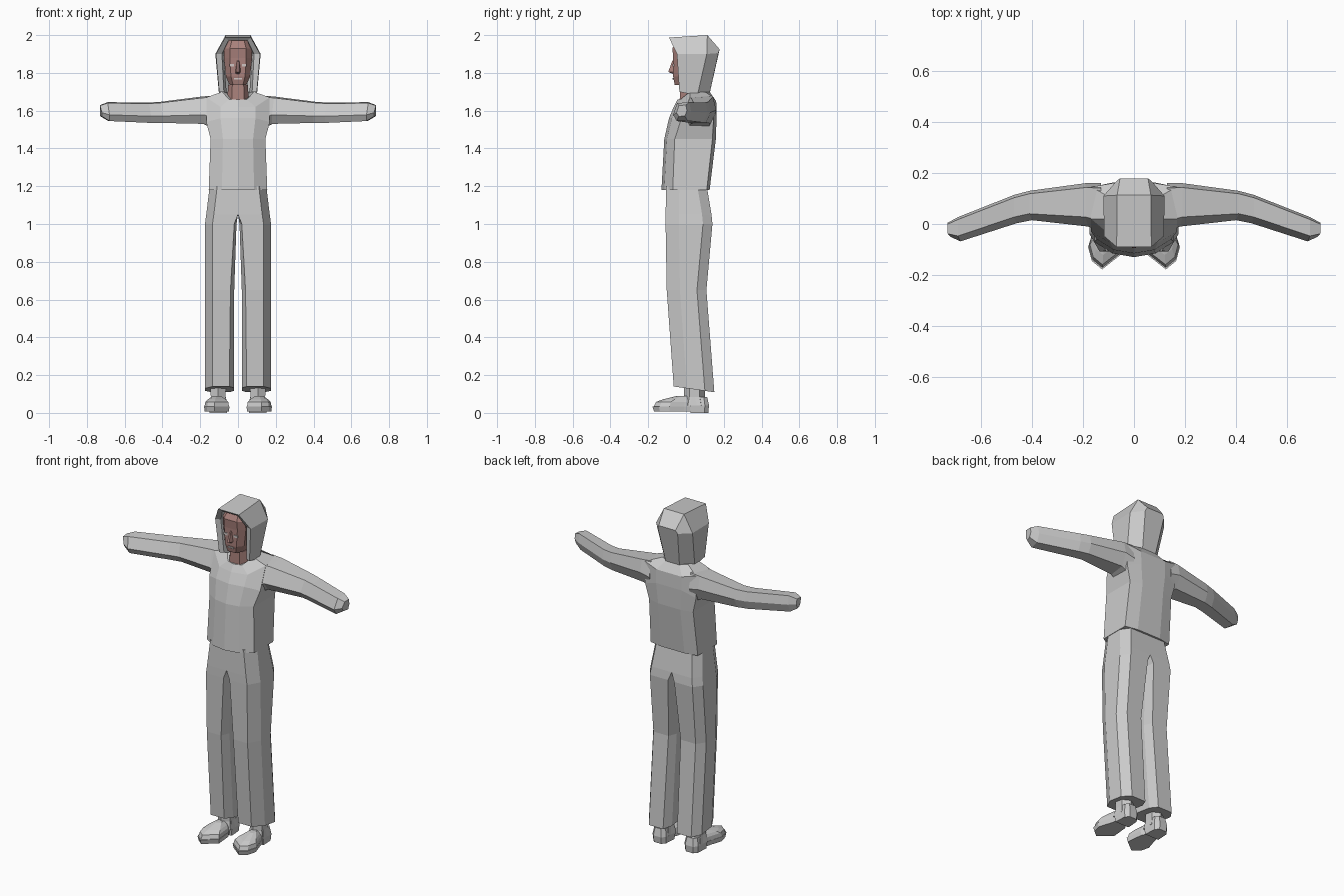
import bpy, bmesh, math


def material(name, rgb):
    m = bpy.data.materials.new(name)
    m.diffuse_color = (*rgb, 1)
    return m


CLOTH = material("grey_cloth", (0.6, 0.6, 0.6))
SKIN = material("skin", (0.40, 0.22, 0.20))
PALE = material("pale_detail", (0.62, 0.56, 0.55))


def loft(name, rings, mat, cyclic=True, caps=(True, True), mirror=False):
    """Skin a list of equal-length rings of points with flat faces."""
    bm = bmesh.new()
    rows = [[bm.verts.new(p) for p in ring] for ring in rings]
    n = len(rows[0])
    for a, b in zip(rows, rows[1:]):
        for i in range(n if cyclic else n - 1):
            j = (i + 1) % n
            bm.faces.new((a[i], a[j], b[j], b[i]))
    if caps[0]:
        bm.faces.new(rows[0])
    if caps[1]:
        bm.faces.new(rows[-1])
    bmesh.ops.recalc_face_normals(bm, faces=bm.faces)
    me = bpy.data.meshes.new(name)
    bm.to_mesh(me)
    bm.free()
    me.materials.append(mat)
    ob = bpy.data.objects.new(name, me)
    bpy.context.collection.objects.link(ob)
    if mirror:
        ob.modifiers.new("mirror", 'MIRROR').use_mirror_merge = False
    return ob


def both(half):
    """Complete a half outline by reflecting it across x = 0."""
    return half + [(-x, y, z) for x, y, z in reversed(half) if x > 0]


# Shirt: front, side and back heights, then front y, half width, side ys, back y
shirt = []
for zf, zs, zb, f, w, y1, y2, b in [
        (1.18, 1.18, 1.18, -0.13, 0.155, -0.07, 0.11, 0.125),
        (1.45, 1.45, 1.45, -0.115, 0.145, -0.06, 0.14, 0.158),
        (1.56, 1.54, 1.57, -0.09, 0.168, -0.03, 0.145, 0.162),
        (1.62, 1.67, 1.65, -0.065, 0.168, 0.02, 0.145, 0.16),
        (1.66, 1.70, 1.70, -0.045, 0.085, 0.02, 0.10, 0.125)]:
    shirt.append(both([(0, f, zf), (0.55 * w, 0.75 * f + 0.25 * y1, zf),
                       (w, y1, zs), (w, y2, zs), (0.5 * w, b, zb)]))
loft("shirt", shirt, CLOTH)

# Sleeves, closed at the ends
arm = []
for x, yf, yb, zb, zt in [
        (0.13, -0.03, 0.16, 1.50, 1.68),
        (0.19, -0.01, 0.160, 1.53, 1.675),
        (0.41, 0.015, 0.130, 1.535, 1.647),
        (0.47, 0.003, 0.114, 1.535, 1.643),
        (0.69, -0.068, 0.027, 1.545, 1.645),
        (0.73, -0.05, 0.005, 1.57, 1.63)]:
    h, d = zt - zb, yb - yf
    arm.append([(x, yb - 0.1 * d, zt), (x, yf + 0.22 * d, zt - 0.05 * h),
                (x - 0.01, yf, zb + 0.33 * h), (x - 0.01, yf + 0.2 * d, zb),
                (x, yb - 0.2 * d, zb + 0.02 * h), (x, yb, zb + 0.5 * h)])
loft("sleeve", arm, CLOTH, mirror=True)

# Trouser legs, joined along the middle above the crotch
leg = []
for z, xi, bi, xo, yf, yb, tilt in [
        (1.20, 0.0, 0.0, 0.150, -0.105, 0.110, 0),
        (1.05, 0.0, 0.0, 0.168, -0.108, 0.135, 0),
        (1.00, 0.008, 0.012, 0.175, -0.108, 0.140, 0),
        (0.65, 0.020, 0.020, 0.174, -0.102, 0.108, 0),
        (0.125, 0.022, 0.024, 0.174, -0.065, 0.150, -0.14)]:
    pts = [(xi + bi, yf), (xo - 0.04, yf), (xo, yf + 0.07), (xo, yb - 0.05),
           (xo - 0.035, yb), (xi + bi, yb), (xi, yb - 0.05), (xi, yf + 0.05)]
    leg.append([(x, y, z + tilt * (y - 0.04)) for x, y in pts])
loft("trouser_leg", leg, CLOTH, mirror=True)

# Ankles
ankle = [[(0.105 + rx * math.cos(a), 0.045 + ry * math.sin(a), z)
          for a in [math.pi * (k + 0.5) / 3 for k in range(6)]]
         for z, rx, ry in [(0.04, 0.055, 0.07), (0.085, 0.045, 0.055),
                           (0.2, 0.05, 0.055)]]
loft("ankle", ankle, CLOTH, mirror=True)

# Shoes: sole, heel block and tapered upper, toes turned outward
outline = [(0.045, -0.115), (0.125, -0.178), (0.165, -0.145), (0.18, -0.09),
           (0.155, -0.01), (0.145, 0.03), (0.075, 0.03), (0.055, -0.01)]
heel = [(0.155, 0.02), (0.15, 0.10), (0.13, 0.122), (0.08, 0.122),
        (0.06, 0.10), (0.055, 0.02)]


def layers(points, centre, steps):
    cx, cy = centre
    return [[(cx + (x - cx) * s, cy + (y - cy) * s, z) for x, y in points]
            for z, s in steps]


loft("shoe_sole", layers(outline, (0.11, 0), [(0.008, 0.95), (0.035, 1)]),
     CLOTH, mirror=True)
loft("shoe_heel", layers(heel, (0.105, 0.07), [(0, 0.92), (0.04, 1), (0.085, 0.8)]),
     CLOTH, mirror=True)
loft("shoe_upper", layers(outline, (0.11, 0.01),
     [(0.035, 0.96), (0.058, 0.9), (0.072, 0.7), (0.09, 0.3)]), CLOTH, mirror=True)

# Neck and head
head = []
for z, w, f, b in [(1.62, 0.06, -0.035, 0.08), (1.735, 0.052, -0.03, 0.08),
                   (1.737, 0.045, -0.06, 0.08), (1.78, 0.064, -0.068, 0.09),
                   (1.88, 0.075, -0.068, 0.10), (1.93, 0.074, -0.072, 0.10),
                   (1.975, 0.055, -0.045, 0.08)]:
    head.append(both([(0.58 * w, f, z), (w, f + 0.035, z),
                      (w, b - 0.03, z), (0.5 * w, b, z)]))
loft("head", head, SKIN)

# Nose wedge
nose = [[(-w, -0.06, z), (-w * 0.4, y, z), (w * 0.4, y, z), (w, -0.06, z)]
        for z, w, y in [(1.795, 0.014, -0.07), (1.805, 0.017, -0.094),
                        (1.865, 0.009, -0.072)]]
loft("nose", nose, SKIN)


# Thin plates for eyes and lips
def plate(name, x0, x1, z0, z1, mirror):
    loft(name, [[(x0, y, z0), (x1, y, z0), (x1, y, z1), (x0, y, z1)]
                for y in (-0.072, -0.064)], PALE, mirror=mirror)


plate("eye", 0.02, 0.046, 1.835, 1.848, True)
plate("lips", -0.02, 0.02, 1.764, 1.772, False)

# Hood: lining, rim, shell and back, each an arch over the head
hood = [both(half) for half in [
    [(0.06, 0.02, 1.69), (0.076, 0.0, 1.90), (0.05, -0.02, 1.97)],
    [(0.075, -0.025, 1.70), (0.085, -0.04, 1.90), (0.05, -0.075, 1.972)],
    [(0.10, -0.035, 1.70), (0.117, -0.048, 1.90), (0.068, -0.09, 1.987)],
    [(0.10, 0.06, 1.68), (0.12, 0.11, 1.90), (0.066, 0.113, 2.0)],
    [(0.045, 0.125, 1.69), (0.065, 0.172, 1.905), (0.055, 0.178, 1.925)]]]
loft("hood", hood, CLOTH, cyclic=False, caps=(False, True))
